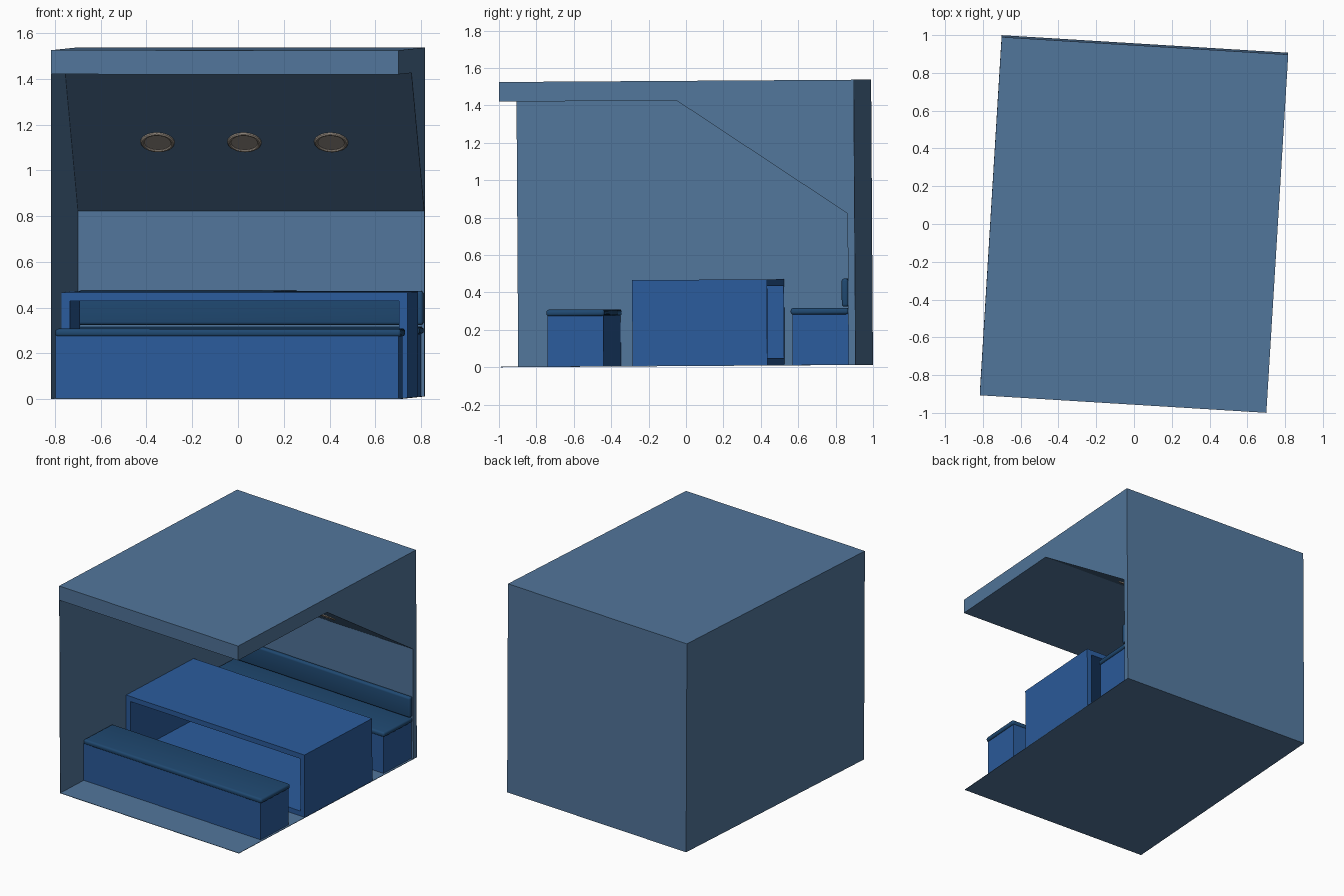
import bpy, bmesh, math
from mathutils import Matrix, Vector

if "Cube" in bpy.data.objects:
    bpy.data.objects.remove(bpy.data.objects["Cube"])

# Whole booth is turned slightly and leans back a hair
M = (Matrix.Translation((0, 0.005, 0.0065)) @ Matrix.Rotation(0.0065, 4, 'X')
     @ Matrix.Rotation(math.radians(-3.5), 4, 'Z'))


def material(name, rgb):
    m = bpy.data.materials.new(name)
    m.diffuse_color = (*rgb, 1)
    m.use_nodes = True
    m.node_tree.nodes["Principled BSDF"].inputs["Base Color"].default_value = m.diffuse_color
    return m


WALL = material("wall_grey_blue", (0.084, 0.181, 0.328))
BASE = material("furniture_blue", (0.024, 0.107, 0.333))
PAD = material("cushion_dark_blue", (0.014, 0.066, 0.165))
TRIM = material("lamp_trim", (0.42, 0.36, 0.30))
LENS = material("lamp_lens", (0.32, 0.28, 0.25))


def finish(name, bm, mat, local=Matrix()):
    bmesh.ops.recalc_face_normals(bm, faces=bm.faces)
    me = bpy.data.meshes.new(name)
    bm.to_mesh(me)
    bm.free()
    me.materials.append(mat)
    ob = bpy.data.objects.new(name, me)
    bpy.context.collection.objects.link(ob)
    ob.matrix_world = M @ local
    return ob


def box(name, lo, hi, mat, bevel=0):
    bm = bmesh.new()
    bmesh.ops.create_cube(bm, size=1)
    for v in bm.verts:
        v.co = [(a + b) / 2 + c * (b - a) for a, b, c in zip(lo, hi, v.co)]
    if bevel:
        bmesh.ops.bevel(bm, geom=bm.edges[:], offset=bevel, segments=4,
                        profile=0.5, affect='EDGES')
    ob = finish(name, bm, mat)
    if bevel:
        smooth(ob)
    return ob


def smooth(ob):
    bpy.context.view_layer.update()
    bpy.ops.object.select_all(action='DESELECT')
    ob.select_set(True)
    bpy.context.view_layer.objects.active = ob
    bpy.ops.object.shade_smooth_by_angle(angle=math.radians(35))


def extrude_x(name, profile, x0, x1, mat):
    bm = bmesh.new()
    f = bm.faces.new([bm.verts.new((x0, y, z)) for y, z in profile])
    r = bmesh.ops.extrude_face_region(bm, geom=[f])
    vs = [g for g in r["geom"] if isinstance(g, bmesh.types.BMVert)]
    bmesh.ops.translate(bm, verts=vs, vec=(x1 - x0, 0, 0))
    return finish(name, bm, mat)


# Shell: ceiling, sloped soffit and back wall in one profile
extrude_x("ceiling_and_back_wall",
          [(-0.95, 1.525), (-0.95, 1.42), (0.0, 1.42), (0.912, 0.81),
           (0.912, 0.0), (0.95, 0.0), (0.95, 1.525)], -0.758, 0.76, WALL)
box("left_wall", (-0.76, -0.95, 0), (-0.757, 0.95, 1.525), WALL)
box("floor", (-0.76, -0.95, 0), (0.76, 0.95, 0.003), WALL)

# Front bench
box("front_bench_base", (-0.757, -0.70, 0.002), (0.745, -0.40, 0.276), BASE)
box("front_bench_cushion", (-0.757, -0.706, 0.271), (0.757, -0.394, 0.306), PAD, 0.014)

# Rear bench with backrest
box("rear_bench_base", (-0.757, 0.612, 0.002), (0.745, 0.914, 0.276), BASE)
box("rear_bench_cushion", (-0.757, 0.603, 0.271), (0.757, 0.914, 0.306), PAD, 0.014)
box("rear_bench_backrest", (-0.757, 0.877, 0.312), (0.757, 0.914, 0.462), PAD, 0.014)

# Table: rectangular tube open at front and back
X, T, H, B = 0.758, 0.037, 0.461, 0.002
bm = bmesh.new()
outer = [(-X, B), (X, B), (X, H), (-X, H)]
inner = [(-X + T, B + T), (X - T, B + T), (X - T, H - T), (-X + T, H - T)]
loops = [[bm.verts.new((x, y, z)) for x, z in ring]
         for ring, y in ((outer, -0.245), (outer, 0.477), (inner, 0.477), (inner, -0.245))]
for k in range(4):
    a, b = loops[k], loops[(k + 1) % 4]
    for i in range(4):
        j = (i + 1) % 4
        bm.faces.new((a[i], a[j], b[j], b[i]))
finish("table", bm, BASE)

# Three round lamps set on the soffit
normal = Vector((0, -0.61, -0.912)).normalized()
turn = normal.to_track_quat('Z', 'Y').to_matrix().to_4x4()
trim = [(0.058, -0.002), (0.058, 0.005), (0.062, 0.009), (0.068, 0.009),
        (0.073, 0.005), (0.075, -0.002)]
for n, x in enumerate((-0.38, 0, 0.38), 1):
    place = Matrix.Translation((x, 0.456, 1.115)) @ turn
    bm = bmesh.new()
    N = 40
    rings = [[bm.verts.new((r * math.cos(2 * math.pi * i / N),
                            r * math.sin(2 * math.pi * i / N), z)) for i in range(N)]
             for r, z in trim]
    for k in range(len(rings)):
        a, b = rings[k], rings[(k + 1) % len(rings)]
        for i in range(N):
            j = (i + 1) % N
            bm.faces.new((a[i], a[j], b[j], b[i]))
    smooth(finish(f"lamp_trim_{n}", bm, TRIM, place))
    bm = bmesh.new()
    bmesh.ops.create_cone(bm, cap_ends=True, segments=N, radius1=0.059,
                          radius2=0.059, depth=0.006)
    finish(f"lamp_lens_{n}", bm, LENS, place)
